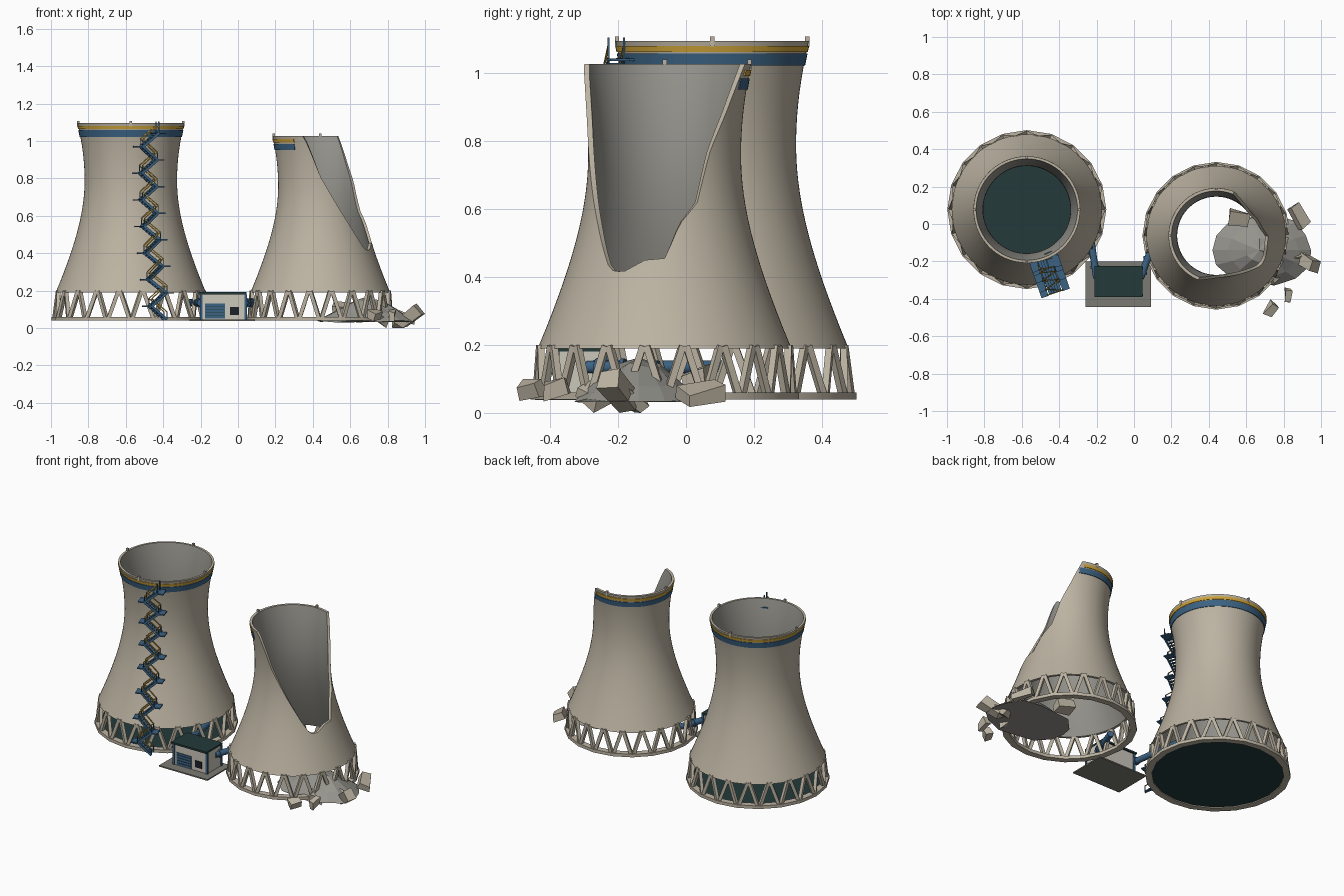
import bpy, bmesh, math, random
from mathutils import Vector, Matrix

if "Cube" in bpy.data.objects:
    bpy.data.objects.remove(bpy.data.objects["Cube"])
random.seed(4)

def mat(name, c):
    m = bpy.data.materials.new(name)
    m.diffuse_color = (*c, 1)
    m.use_nodes = True
    m.node_tree.nodes["Principled BSDF"].inputs["Base Color"].default_value = m.diffuse_color
    return m
TAN = mat("tan concrete", (.50, .45, .36))
GREY = mat("grey inner concrete", (.30, .295, .265))
BLUE = mat("blue paint", (.045, .125, .23))
YELLOW = mat("yellow paint", (.60, .36, .04))
DARK = mat("dark teal", (.017, .042, .042))
CREAM = mat("cream wall", (.60, .57, .50))
PAD = mat("pad grey", (.20, .195, .17))
BLACK = mat("dark glass", (.01, .015, .02))

def finish(bm, name, mats, smooth=False):
    bmesh.ops.recalc_face_normals(bm, faces=bm.faces)
    me = bpy.data.meshes.new(name)
    bm.to_mesh(me)
    bm.free()
    for m in mats:
        me.materials.append(m)
    ob = bpy.data.objects.new(name, me)
    bpy.context.collection.objects.link(ob)
    if smooth:
        bpy.ops.object.select_all(action='DESELECT')
        ob.select_set(True)
        bpy.context.view_layer.objects.active = ob
        bpy.ops.object.shade_smooth_by_angle(angle=math.radians(35))
    return ob

def add_box(bm, c, size, rot=None):
    m = Matrix.Translation(c) @ (rot.to_4x4() if rot else Matrix()) @ Matrix.Diagonal((*size, 1))
    return bmesh.ops.create_cube(bm, size=1, matrix=m)['verts']

def beam(bm, a, b, w, h=None):
    a, b = Vector(a), Vector(b)
    q = (b - a).to_track_quat('Y', 'Z').to_matrix()
    add_box(bm, (a + b) / 2, (w, (b - a).length, h or w), q)

def box(name, lo, hi, m):
    bm = bmesh.new()
    lo, hi = Vector(lo), Vector(hi)
    add_box(bm, (lo + hi) / 2, hi - lo)
    return finish(bm, name, [m])

def polar(c, r, a, z):
    return Vector((c[0] + r * math.cos(a), c[1] + r * math.sin(a), z))

def shell(name, c, rad, z0, top, out, inn, mats, a0=0, a1=360, rows=1, step=5):
    """Curved wall with an outer and inner skin; top(angle) gives its upper edge."""
    bm = bmesh.new()
    full = a1 - a0 == 360
    n = round((a1 - a0) / step)
    skins = []
    for off in (out, inn):
        g = []
        for i in range(n if full else n + 1):
            d = a0 + (a1 - a0) * i / n
            zs = [z0 + (top(d) - z0) * k / rows for k in range(rows + 1)]
            g.append([bm.verts.new(polar(c, rad(z) + off, math.radians(d), z)) for z in zs])
        skins.append(g)
    o, p = skins
    for i in range(n):
        j = (i + 1) % len(o)
        for k in range(rows):
            bm.faces.new((o[i][k], o[j][k], o[j][k+1], o[i][k+1]))
            bm.faces.new((p[i][k], p[i][k+1], p[j][k+1], p[j][k])).material_index = len(mats) - 1
        for k in (0, rows):
            bm.faces.new((o[i][k], o[j][k], p[j][k], p[i][k]))
    if not full:
        for i in (0, n):
            for k in range(rows):
                bm.faces.new((o[i][k], o[i][k+1], p[i][k+1], p[i][k]))
    return finish(bm, name, mats, True)

def hyper(a, zw, lo, hi):
    return lambda z: a * math.sqrt(1 + ((z - zw) / (lo if z < zw else hi)) ** 2)

def tower_base(name, c, r, r_top, n):
    # footing ring with one flat side per V column pair
    shell(name + "_footing_ring", c, lambda z: r, .04, lambda d: .06, 0, -.04, [TAN], step=360 / n)
    bm = bmesh.new()
    for i in range(n):
        a, h = math.tau * i / n, math.pi / n
        for s in (-1, 1):
            beam(bm, polar(c, r - .018, a + s * h * .12, .055), polar(c, r_top - .008, a + s * h * .9, .197), .02)
    finish(bm, name + "_v_columns", [TAN])

def nubs(name, c, r, z, degs):
    bm = bmesh.new()
    for d in degs:
        add_box(bm, polar(c, r, math.radians(d), z), (.013, .013, .03))
    finish(bm, name, [TAN])

# Intact tower
A, ra = (-.573, .077), hyper(.247, .79, .468, .53)
shell("intact_tower_shell", A, ra, .19, lambda d: 1.095, 0, -.014, [TAN, GREY], rows=24)
shell("intact_blue_band", A, ra, 1.022, lambda d: 1.058, .004, -.003, [BLUE], rows=2)
shell("intact_yellow_band", A, ra, 1.063, lambda d: 1.08, .004, -.003, [YELLOW])
tower_base("intact_tower", A, .425, .40, 20)
nubs("intact_rim_nubs", A, .28, 1.093, (0, 90, 180, 270))
bm = bmesh.new()
bmesh.ops.create_cone(bm, cap_ends=True, segments=40, radius1=.39, radius2=.39, depth=.008,
                      matrix=Matrix.Translation((*A, .05)))
finish(bm, "water_basin", [DARK])

# Broken tower: rim height falls along the breach
B, rb = (.44, -.063), hyper(.225, .76, .43, .50)
BREACH = [(-111, 1.027), (-90, .81), (-72, .69), (-52, .555), (-40, .465), (-34, .42), (-25, .415), (-12, .45),
          (0, .455), (10, .555), (24, .62), (37, .776), (51, .88), (68, 1.027)]
def broken_top(d):
    d = (d + 180) % 360 - 180
    for (a, za), (b, zb) in zip(BREACH, BREACH[1:]):
        if a <= d <= b:
            return za + (zb - za) * (d - a) / (b - a)
    return 1.027
shell("broken_tower_shell", B, rb, .19, broken_top, 0, -.016, [TAN, GREY], rows=24, step=4)
shell("broken_blue_band", B, rb, .952, lambda d: .985, .004, -.003, [BLUE], 64, 236, 2)
shell("broken_yellow_band", B, rb, .992, lambda d: 1.01, .004, -.003, [YELLOW], 70, 236)
tower_base("broken_tower", B, .395, .378, 20)
nubs("broken_rim_nubs", B, .25, 1.025, (90, 180))

# Zigzag stair up the intact tower
bm, rails = bmesh.new(), bmesh.new()
ang = math.radians(-71)
tang = Vector((-math.sin(ang), math.cos(ang), 0))
radial = Vector((math.cos(ang), math.sin(ang), 0))
rot = Matrix((tang, radial, (0, 0, 1))).transposed()
N, Z0, Z1 = 14, .045, 1.04
def stair_point(i):
    z = Z0 + (Z1 - Z0) * i / N
    r = max(ra(max(z, .19)), .405 if z < .2 else 0) + .04
    return polar(A, r, ang, z) + tang * (.042 if i % 2 == 0 else -.042)
for i in range(N):
    a, b = stair_point(i), stair_point(i + 1)
    for s in (-.024, .024):
        beam(bm, a + radial * s, b + radial * s, .006, .014)
        up = radial * s + Vector((0, 0, .042))
        beam(rails, a + up, b + up, .005)
        beam(bm, a + radial * s, a + up, .005)
    for k in range(1, 6):
        add_box(bm, a.lerp(b, k / 6), (.014, .048, .004), rot)
    add_box(bm, b + tang * (.018 if i % 2 else -.018), (.04, .058, .007), rot)
    beam(bm, b, b - radial * .045, .008)
top = stair_point(N)
add_box(bm, top - radial * .02, (.06, .08, .007), rot)
for s in (-.024, .024):
    beam(bm, top + radial * s, top + radial * s + Vector((0, 0, .065)), .006)
finish(bm, "stair_flights", [BLUE])
finish(rails, "stair_handrails", [YELLOW])

# Pump house between the towers
box("pump_house_pad", (-.26, -.445, .038), (.09, -.2, .046), PAD)
box("pump_house_walls", (-.198, -.38, .046), (.043, -.235, .18), CREAM)
box("pump_house_roof", (-.21, -.39, .18), (.045, -.225, .192), DARK)
box("roller_door", (-.176, -.385, .05), (-.07, -.379, .13), BLUE)
for i in range(4):
    box("door_groove", (-.172, -.387, .063 + i * .017), (-.074, -.384, .066 + i * .017), DARK)
box("window", (-.043, -.385, .07), (.005, -.379, .113), BLACK)
for x in (-.197, .042):
    for y in (-.379, -.236):
        box("corner_post", (x - .006, y - .006, .046), (x + .006, y + .006, .18), BLUE)

# Feed pipes with flanges
def pipe(name, a, b, r):
    bm = bmesh.new()
    a, b = Vector(a), Vector(b)
    q = (b - a).to_track_quat('Z', 'Y').to_matrix().to_4x4()
    for t, rr, d in ((.5, r, (b - a).length), (.15, r * 1.3, .012), (.5, r * 1.3, .012)):
        bmesh.ops.create_cone(bm, cap_ends=True, segments=14, radius1=rr, radius2=rr, depth=d,
                              matrix=Matrix.Translation(a.lerp(b, t)) @ q)
    finish(bm, name, [BLUE], True)
pipe("left_pipe", (-.2, -.29, .135), (-.26, .12, .135), .019)
pipe("right_pipe", (.035, -.29, .135), (.11, -.08, .135), .019)

# Rubble heap
bm = bmesh.new()
n = 14
rings = []
for f, z in ((1, .035), (.72, .085), (.35, .14)):
    rings.append([bm.verts.new((.69 + .27 * f * random.uniform(.92, 1.05) * math.cos(math.tau * i / n),
                                -.14 + .195 * f * random.uniform(.92, 1.05) * math.sin(math.tau * i / n),
                                z + random.uniform(-.008, .008))) for i in range(n)])
peak = bm.verts.new((.67, -.14, .162))
for i in range(n):
    j = (i + 1) % n
    for lo, hi in zip(rings, rings[1:]):
        bm.faces.new((lo[i], lo[j], hi[j], hi[i]))
    bm.faces.new((rings[-1][i], rings[-1][j], peak))
bm.faces.new(rings[0])
finish(bm, "rubble_heap", [GREY])

# Fallen shell chunks: position, size, tilt (degrees)
CHUNKS = [((.56, .03, .10), (.10, .07, .05), (20, 10, -10)), ((.885, .04, .06), (.07, .13, .045), (12, 20, 35)),
          ((.92, -.2, .06), (.14, .065, .06), (15, -35, -30)), ((.825, -.385, .07), (.03, .07, .05), (10, 8, -8)),
          ((.73, -.455, .07), (.045, .07, .05), (10, 15, -35)), ((.87, -.16, .04), (.07, .09, .05), (-35, 15, 20)),
          ((.76, -.27, .05), (.09, .06, .04), (20, 25, 40))]
bm = bmesh.new()
for p, s, t in CHUNKS:
    e = Matrix.Rotation(math.radians(t[2]), 3, 'Z') @ Matrix.Rotation(math.radians(t[1]), 3, 'Y') \
        @ Matrix.Rotation(math.radians(t[0]), 3, 'X')
    for v in add_box(bm, p, s, e):
        v.co += Vector([random.uniform(-.008, .008) for _ in range(3)])
        v.co.z = max(v.co.z, 0)
finish(bm, "fallen_chunks", [TAN])
